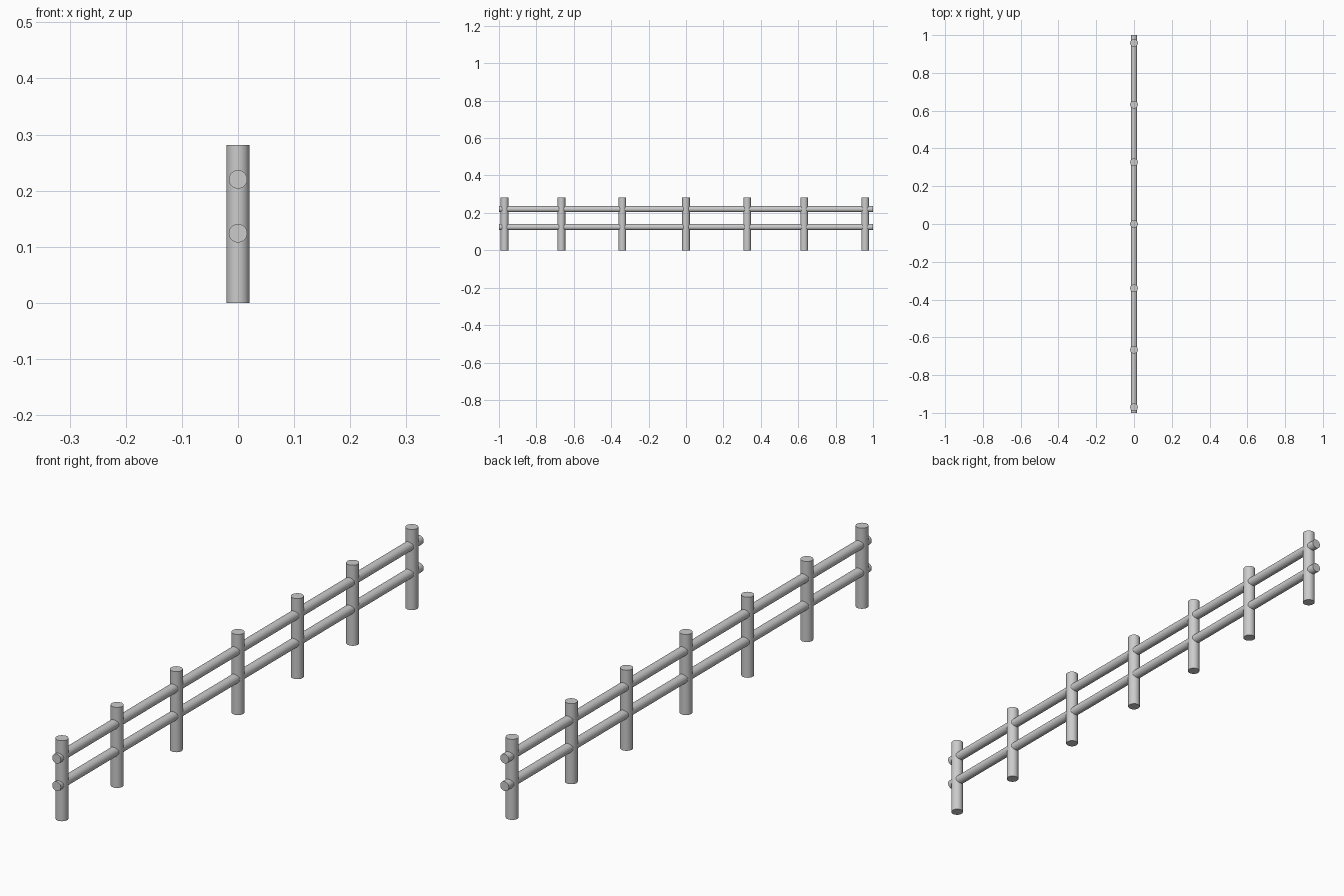
import bpy
import math

if "Cube" in bpy.data.objects:
    bpy.data.objects.remove(bpy.data.objects["Cube"])

POST_R, POST_H = 0.0205, 0.281
RAIL_R, RAIL_LEN = 0.0165, 2.0


def cylinder(name, radius, depth, location, rotation=(0, 0, 0)):
    bpy.ops.mesh.primitive_cylinder_add(vertices=32, radius=radius, depth=depth,
                                        location=location, rotation=rotation)
    obj = bpy.context.object
    obj.name = name
    bpy.ops.object.shade_smooth_by_angle(angle=math.radians(35))
    return obj


# Upright posts, slightly unevenly spaced
for i, y in enumerate((-0.97, -0.666, -0.34, 0.0, 0.327, 0.632, 0.958)):
    cylinder(f"post_{i + 1}", POST_R, POST_H, (0, y, POST_H / 2))

# Long round rails running through the posts
for name, z in (("lower_rail", 0.124), ("upper_rail", 0.22)):
    cylinder(name, RAIL_R, RAIL_LEN, (0, 0, z), (math.pi / 2, 0, 0))
